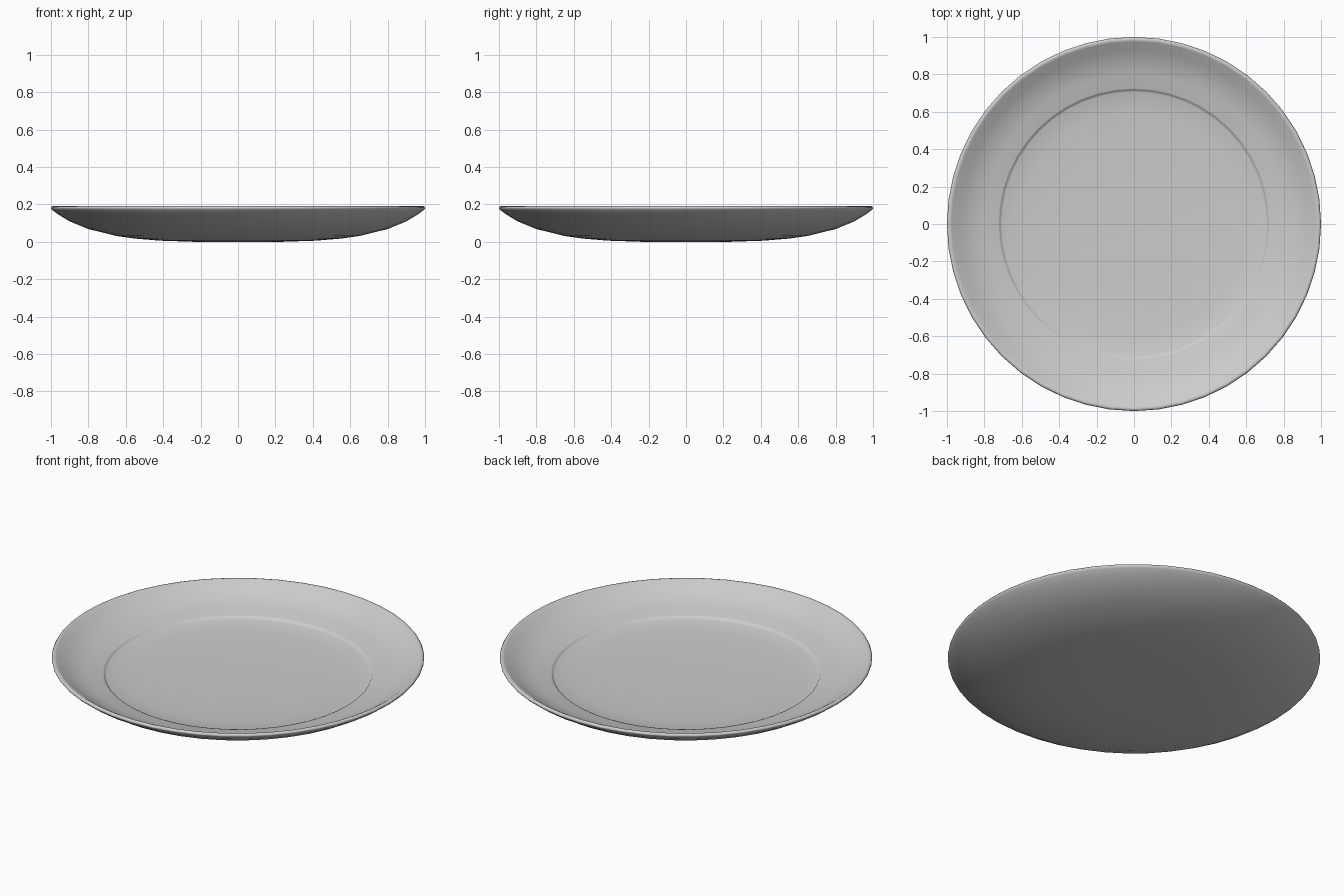
import bpy, bmesh
from math import cos, sin, tau, radians

if "Cube" in bpy.data.objects:
    bpy.data.objects.remove(bpy.data.objects["Cube"])

SEGMENTS = 48

# Half cross-section (radius, height), from underside centre over the rim to the floor centre
underside = [(0.24, 0.0), (0.42, 0.006), (0.55, 0.017), (0.65, 0.031), (0.8, 0.068),
             (0.9, 0.109), (0.96, 0.145)]
rim = [(0.992, 0.169), (0.999, 0.177), (1.0, 0.182), (0.995, 0.189), (0.985, 0.191), (0.975, 0.186)]
wall = [(0.93, 0.156), (0.87, 0.126), (0.8, 0.105), (0.726, 0.093)]
step = [(0.72, 0.091), (0.715, 0.083), (0.706, 0.080)]
floor = [(0.6, 0.070), (0.45, 0.064), (0.24, 0.060)]
profile = underside + rim + wall + step + floor


def lathe(name, points, bottom_z, top_z):
    """Spin a profile around z and close both ends on the axis."""
    bm = bmesh.new()
    rings = [[bm.verts.new((r * cos(tau * i / SEGMENTS), r * sin(tau * i / SEGMENTS), z))
              for i in range(SEGMENTS)] for r, z in points]
    low = bm.verts.new((0, 0, bottom_z))
    high = bm.verts.new((0, 0, top_z))
    for i in range(SEGMENTS):
        j = (i + 1) % SEGMENTS
        for a, b in zip(rings, rings[1:]):
            bm.faces.new((a[i], a[j], b[j], b[i]))
        bm.faces.new((low, rings[0][j], rings[0][i]))
        bm.faces.new((high, rings[-1][i], rings[-1][j]))
    bmesh.ops.recalc_face_normals(bm, faces=bm.faces)
    mesh = bpy.data.meshes.new(name)
    bm.to_mesh(mesh)
    bm.free()
    obj = bpy.data.objects.new(name, mesh)
    bpy.context.collection.objects.link(obj)
    return obj


# Shallow round plate with a recessed floor
plate = lathe("plate", profile, 0.0, 0.059)
bpy.context.view_layer.objects.active = plate
plate.select_set(True)
bpy.ops.object.shade_smooth_by_angle(angle=radians(60))

# Mid-grey glaze
glaze = bpy.data.materials.new("grey_glaze")
glaze.diffuse_color = (0.6, 0.6, 0.6, 1)
glaze.use_nodes = True
glaze.node_tree.nodes["Principled BSDF"].inputs["Base Color"].default_value = glaze.diffuse_color
plate.data.materials.append(glaze)
